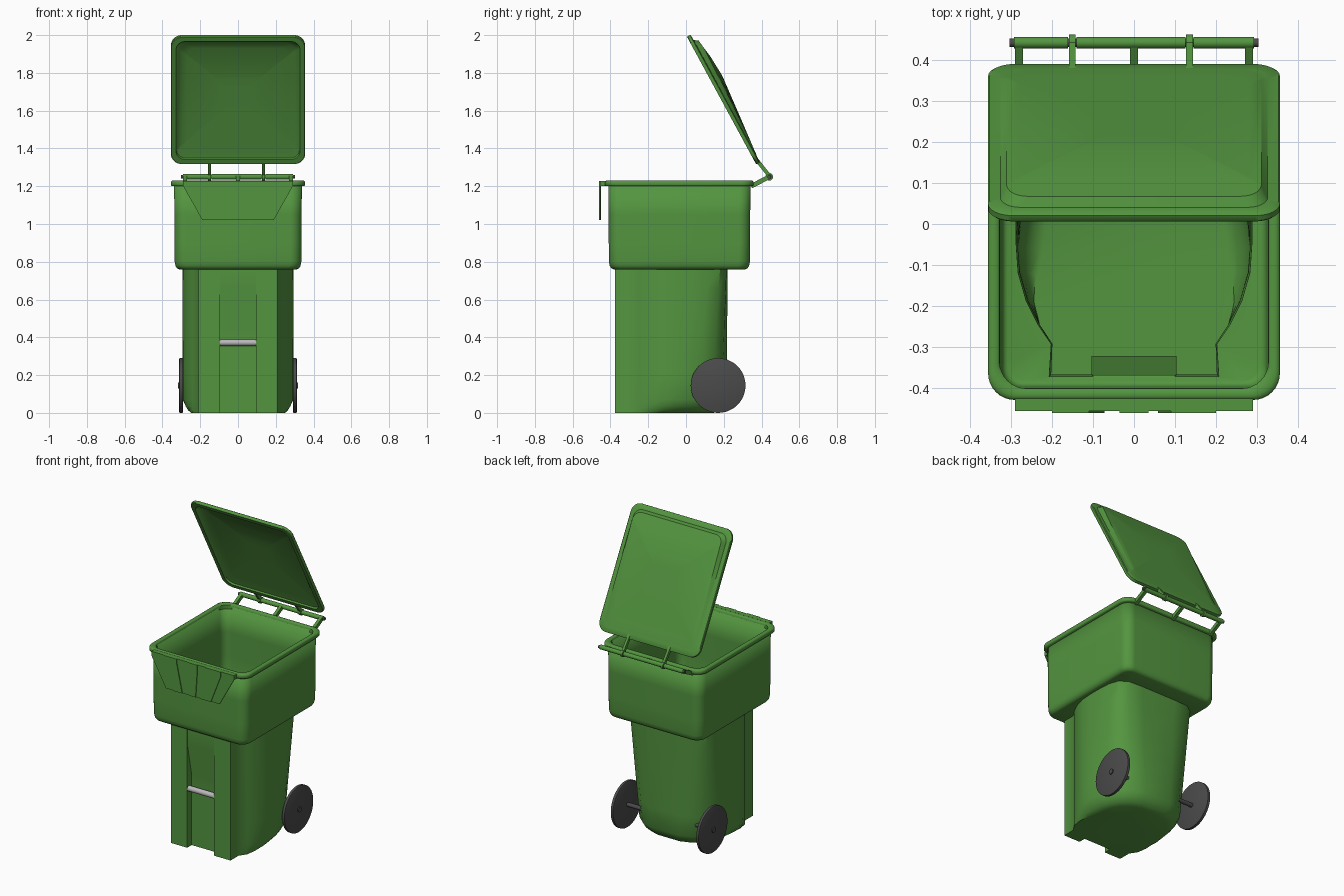
import bpy, bmesh, math
from mathutils import Vector

if "Cube" in bpy.data.objects:
    bpy.data.objects.remove(bpy.data.objects["Cube"])


def material(name, rgb):
    m = bpy.data.materials.new(name)
    m.diffuse_color = (*rgb, 1)
    m.use_nodes = True
    m.node_tree.nodes["Principled BSDF"].inputs["Base Color"].default_value = m.diffuse_color
    return m


GREEN = material("green_plastic", (0.087, 0.30, 0.05))
DARK = material("dark_rubber", (0.07, 0.07, 0.07))
METAL = material("pale_metal", (0.5, 0.48, 0.5))


def finish(name, bm, mat, angle=35):
    me = bpy.data.meshes.new(name)
    bm.to_mesh(me)
    bm.free()
    ob = bpy.data.objects.new(name, me)
    bpy.context.collection.objects.link(ob)
    me.materials.append(mat)
    bpy.ops.object.select_all(action='DESELECT')
    ob.select_set(True)
    bpy.context.view_layer.objects.active = ob
    bpy.ops.object.shade_smooth_by_angle(angle=math.radians(angle))
    return ob


def rrect(hx, hy, r, cy=0.0, n=8):
    """Rounded rectangle outline as (x, y) points."""
    pts = []
    for k, (sx, sy) in enumerate([(1, 1), (-1, 1), (-1, -1), (1, -1)]):
        for i in range(n + 1):
            a = math.pi / 2 * (k + i / n)
            pts.append((sx * (hx - r) + r * math.cos(a), cy + sy * (hy - r) + r * math.sin(a)))
    return pts


def loft(bm, rings, wrap=False, caps=False):
    vs = [[bm.verts.new(p) for p in ring] for ring in rings]
    pairs = list(zip(vs, vs[1:])) + ([(vs[-1], vs[0])] if wrap else [])
    for a, b in pairs:
        for i in range(len(a)):
            j = (i + 1) % len(a)
            bm.faces.new((a[i], a[j], b[j], b[i]))
    if caps:
        bm.faces.new(vs[0])
        bm.faces.new(vs[-1])
    bmesh.ops.recalc_face_normals(bm, faces=bm.faces)
    return vs


def prism(name, yz, x0, x1, mat=GREEN):
    """Side outline (y, z) extruded along x."""
    bm = bmesh.new()
    loft(bm, [[(x, y, z) for y, z in yz] for x in (x0, x1)], caps=True)
    return finish(name, bm, mat)


def strut(name, a, b, w, x, t=0.02):
    """Flat bar between two (y, z) points."""
    a, b = Vector(a), Vector(b)
    d = (b - a).normalized()
    n = Vector((-d.y, d.x)) * w / 2
    return prism(name, [a + n, b + n, b - n, a - n], x - t / 2, x + t / 2)


def rod(name, y, z, r, x0, x1, mat, n=24):
    c = [(y + r * math.cos(2 * math.pi * i / n), z + r * math.sin(2 * math.pi * i / n)) for i in range(n)]
    return prism(name, c, x0, x1, mat)


# Bin shell: lofted lower body with front grip channel, shelf, and wide hopper
TOP = [(.24, -.25), (.27, -.19), (.29, -.12), (.295, -.05), (.295, .04), (.29, .12), (.27, .18), (.22, .215), (.12, .22)]
BOT = [(.24, -.25), (.268, -.19), (.288, -.12), (.293, -.06), (.285, .0), (.265, .07), (.23, .13), (.17, .185), (.09, .215)]


def body_ring(z, depth, inset):
    t = min(1, z / .76)
    half = [(.095, -.375 + depth), (.095, -.375), (.21, -.375), (.21, -.295)]
    for (ax, ay), (bx, by) in zip(BOT, TOP):
        x, y = ax + (bx - ax) * t, ay + (by - ay) * t
        k = inset * min(1, max(0, (y + .25) / .2))
        half.append((x - k * x / .3, y - k * max(0, y) / .22))
    pts = half + [(-x, y) for x, y in reversed(half)]
    return [(x, y, z) for x, y in pts]


CY = -0.035
bm = bmesh.new()
body = loft(bm, [body_ring(*a) for a in [
    (0, .045, .07), (.012, .045, .04), (.035, .045, .018), (.07, .045, 0), (.2, .045, 0), (.33, .045, 0),
    (.45, .045, 0), (.66, .001, 0), (.76, .001, 0)]])
floor = bm.faces.new(body[0])
hop = loft(bm, [[(x, y, z) for x, y in rrect(hx, hx + .038, r, CY)] for hx, z, r in [
    (.31, .76, .05), (.322, .765, .055), (.331, .778, .06), (.335, .80, .06),
    (.336, .9, .06), (.337, 1.05, .06), (.338, 1.215, .06)]])


def loop_edges(v):
    return [bm.edges.get((v[i], v[(i + 1) % len(v)])) for i in range(len(v))]


bmesh.ops.triangle_fill(bm, edges=loop_edges(body[-1]) + loop_edges(hop[0]), use_beauty=True)
# drop any shelf face that covers the opening
opening = set(body[-1])
bad = [f for f in bm.faces if all(v in opening for v in f.verts) and f.calc_center_median().y > -.2
       and abs(f.calc_center_median().x) < .2]
bmesh.ops.delete(bm, geom=bad, context='FACES_ONLY')
bmesh.ops.recalc_face_normals(bm, faces=bm.faces)
floor.normal_update()
if floor.normal.z > 0:
    bmesh.ops.reverse_faces(bm, faces=bm.faces)
shell = finish("bin_shell", bm, GREEN)
mod = shell.modifiers.new("wall", 'SOLIDIFY')
mod.thickness = 0.012
mod.offset = -1

# Rim around the opening
bm = bmesh.new()
loft(bm, [[(x, y, z) for x, y in rrect(hx, hx + .038, .065, CY)] for hx, z in [
    (.327, 1.2), (.351, 1.2), (.355, 1.205), (.355, 1.222), (.352, 1.228), (.345, 1.231), (.332, 1.23), (.327, 1.225)]],
    wrap=True)
finish("rim", bm, GREEN, 50)

# Front apron: flange, tapered plate and three fanned ribs
prism("apron_flange", [(-.455, 1.2), (-.41, 1.2), (-.41, 1.228), (-.455, 1.228)], -.29, .29)


def plate(name, x0, x1, y0, y1, k=.65):
    bm = bmesh.new()
    loft(bm, [[(x0, y, 1.228), (x1, y, 1.228), (x1, y, 1.2), (x1 * k, y, 1.02), (x0 * k, y, 1.02), (x0, y, 1.2)]
              for y in (y0, y1)], caps=True)
    finish(name, bm, GREEN)


plate("apron_plate", -.29, .29, -.455, -.449)
for i, (a, b) in enumerate([(-.2, -.11), (-.035, .035), (.09, .2)]):
    plate(f"apron_rib_{i}", a, b, -.46, -.454)

# Lid: domed shell, built flat then tilted open
U, N, P0 = Vector((-.477, .879)), Vector((.879, .477)), Vector((.372, 1.315))
PROF = [(0, .024), (.055, .026), (.25, .044), (.5, .066), (.62, .059), (.70, .047), (.77, .04)]


def dome(u):
    for (a, ha), (b, hb) in zip(PROF, PROF[1:]):
        if u <= b:
            return ha + (hb - ha) * (u - a) / (b - a)
    return PROF[-1][1]


def lid_ring(hx, r, h=None, drop=0.0, dy=.03):
    ring = []
    for x, u in rrect(hx, hx * (1 + dy / .355), r, .385):
        p = P0 + U * u + N * (dome(u) - drop if h is None else h)
        ring.append((x, p.x, p.y))
    return ring


scales = [.01, .15, .3, .45, .6, .75, .9, 1]
under = [lid_ring(.30 * s, .05 * s, drop=.012) for s in scales]
over = [lid_ring(.31 * s, .05 * s) for s in reversed(scales)]
bm = bmesh.new()
loft(bm, under + [lid_ring(.325, .05, .010), lid_ring(.328, .05, 0), lid_ring(.352, .06, 0), lid_ring(.355, .06, .004),
                  lid_ring(.355, .06, .018), lid_ring(.351, .06, .022), lid_ring(.325, .05, .023)] + over, caps=True)
finish("lid", bm, GREEN, 40)

# Hinge: bin brackets, barrel segments, end caps and lid arms
HY, HZ = .441, 1.25
for i, x in enumerate((-.28, 0, .28)):
    strut(f"hinge_bracket_{i}", (.345, 1.2), (HY, HZ), .024, x)
for i, (a, b) in enumerate([(-.292, -.16), (-.14, .125), (.145, .292)]):
    rod(f"hinge_barrel_{i}", HY, HZ, .014, a, b, GREEN, 16)
rod("hinge_pin", HY, HZ, .010, -.303, .303, DARK, 16)
for i, x in enumerate((-.15, .135)):
    rod(f"lid_knuckle_{i}", HY, HZ, .02, x - .008, x + .008, GREEN, 16)
    strut(f"lid_arm_{i}", (HY + .004, HZ), P0 + U * .03 + N * .012, .02, x, .016)

# Grip bar across the front channel
rod("grip_bar", -.358, .372, .017, -.096, .096, METAL)

# Wheels, hubs and axle
WY, WZ = .17, .145
rod("axle", WY, WZ, .013, -.30, .30, DARK, 16)
for side, s in (("left", -1), ("right", 1)):
    bm = bmesh.new()
    loft(bm, [[(s * x, WY + r * math.cos(i * math.pi / 24), WZ + r * math.sin(i * math.pi / 24)) for i in range(48)]
              for x, r in [(.29, .138), (.293, .145), (.309, .145), (.312, .138)]], caps=True)
    finish(f"wheel_{side}", bm, DARK, 30)
    rod(f"hub_{side}", WY, WZ, .017, s * .305, s * .318, DARK)
